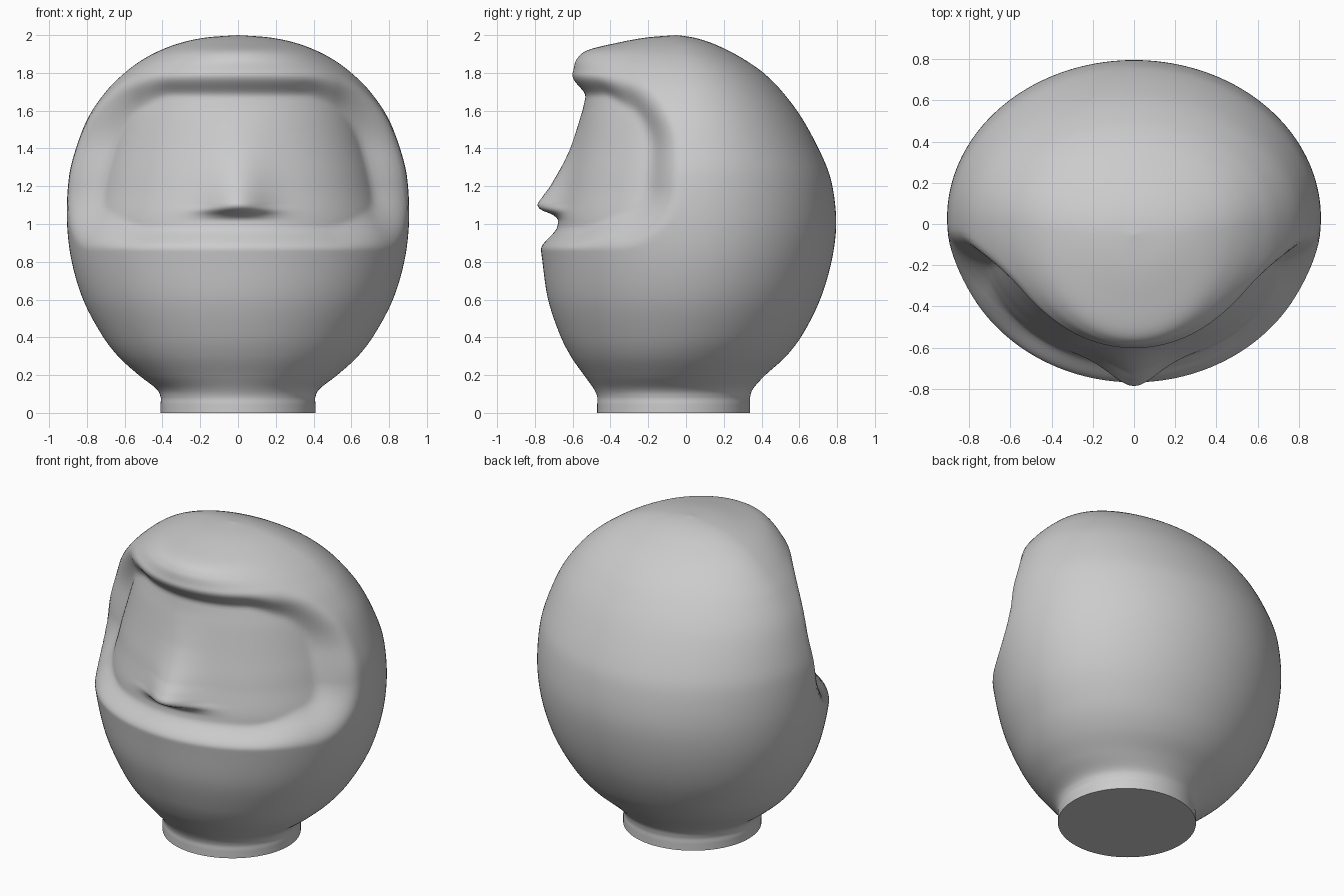
import bpy, bmesh
from math import sin, cos, pi, exp, hypot

if "Cube" in bpy.data.objects:
    bpy.data.objects.remove(bpy.data.objects["Cube"])

# Profile rows: height, half width, front y, back y, centre y
PROFILE = [
    (0.00, 0.41, -0.47, 0.34, -0.065), (0.045, 0.41, -0.47, 0.34, -0.065),
    (0.085, 0.41, -0.47, 0.34, -0.065), (0.13, 0.435, -0.49, 0.357, -0.06),
    (0.20, 0.525, -0.54, 0.42, -0.05), (0.30, 0.635, -0.61, 0.53, -0.03),
    (0.42, 0.725, -0.67, 0.62, 0.0), (0.60, 0.82, -0.73, 0.71, 0.02),
    (0.80, 0.88, -0.76, 0.77, 0.03), (1.00, 0.905, -0.78, 0.795, 0.03),
    (1.20, 0.90, -0.775, 0.775, 0.03), (1.35, 0.873, -0.75, 0.725, 0.03),
    (1.55, 0.80, -0.695, 0.62, 0.02), (1.70, 0.70, -0.635, 0.51, 0.01),
    (1.80, 0.60, -0.60, 0.41, 0.0), (1.87, 0.505, -0.58, 0.31, -0.01),
    (1.92, 0.41, -0.52, 0.22, -0.03), (1.96, 0.30, -0.36, 0.13, -0.04),
    (1.987, 0.17, -0.21, 0.04, -0.05), (2.00, 0.0, -0.05, -0.05, -0.05)]
# Recessed face scale and nose centre line, by height
FACE = [(0.9, 0.885), (1.0, 0.875), (1.2, 0.83), (1.4, 0.81), (1.6, 0.815), (1.8, 0.85)]
NOSE = [(1.02, 0.0), (1.05, 0.035), (1.075, 0.10), (1.10, 0.125), (1.13, 0.115),
        (1.2, 0.08), (1.3, 0.045), (1.4, 0.02), (1.6, 0.0)]
COLS, SUB = 160, 9


def spline(rows, u):
    i = min(int(u), len(rows) - 2)
    f = u - i
    p = [rows[max(0, min(len(rows) - 1, i + k))] for k in (-1, 0, 1, 2)]
    return [0.5 * (2 * b + (c - a) * f + (2 * a - 5 * b + 4 * c - d) * f * f
            + (3 * b - a - 3 * c + d) * f ** 3) for a, b, c, d in zip(*p)]


def at_height(table, z):
    if z <= table[0][0]:
        return table[0][1]
    for i in range(len(table) - 1):
        a, b = table[i][0], table[i + 1][0]
        if z <= b:
            return spline(table, i + (z - a) / (b - a))[1]
    return table[-1][1]


def smooth(x):
    x = max(0.0, min(1.0, x))
    return x * x * (3 - 2 * x)


def face_mask(t, z):
    """Soft rounded rectangle, 1 inside the face opening."""
    r = 0.42 if z > 1.33 else 0.34
    a = abs(t) * 0.82
    dx = a - (1.22 - r)
    dz = abs(z - 1.33) - (0.47 - r)
    d = hypot(max(dx, 0), max(dz, 0)) + min(max(dx, dz), 0) - r
    side = smooth((a - 0.5) / 0.5)
    return smooth(-d / (0.13 + 0.11 * side))


def surface(u, t):
    z, w, front, back, yc = spline(PROFILE, u)
    depth = yc - front if cos(t) > 0 else back - yc
    x, y = w * sin(t), -depth * cos(t)
    if cos(t) > 0:
        m = face_mask(t, z)
        s = 1 + (at_height(FACE, z) - 1) * m
        x, y = x * s, y * s
        width = 0.15 if z > 1.1 else 0.15 + (1.1 - z) * 0.8
        y -= at_height(NOSE, z) * m * exp(-(x / width) ** 2)
    return x, y + yc, z


# Sample heights, denser through the face
params = []
for i in range(len(PROFILE) - 1):
    n = SUB * (2 if 8 <= i <= 10 else 1)
    params += [i + k / n for k in range(n)]

# Helmeted head as one lofted skin
bm = bmesh.new()
rings = [[bm.verts.new(surface(u, 2 * pi * c / COLS - pi)) for c in range(COLS)]
         for u in params]
for lo, hi in zip(rings, rings[1:]):
    for c in range(COLS):
        d = (c + 1) % COLS
        bm.faces.new((lo[c], lo[d], hi[d], hi[c]))
top = bm.verts.new((0, -0.05, 2.0))
for c in range(COLS):
    bm.faces.new((rings[-1][c], rings[-1][(c + 1) % COLS], top))
bm.faces.new(rings[0][::-1])  # flat neck base
bmesh.ops.recalc_face_normals(bm, faces=bm.faces)
mesh = bpy.data.meshes.new("helmet_head")
bm.to_mesh(mesh)
bm.free()
head = bpy.data.objects.new("helmet_head", mesh)
bpy.context.collection.objects.link(head)
bpy.context.view_layer.objects.active = head
head.select_set(True)
bpy.ops.object.shade_smooth_by_angle(angle=pi / 3)
